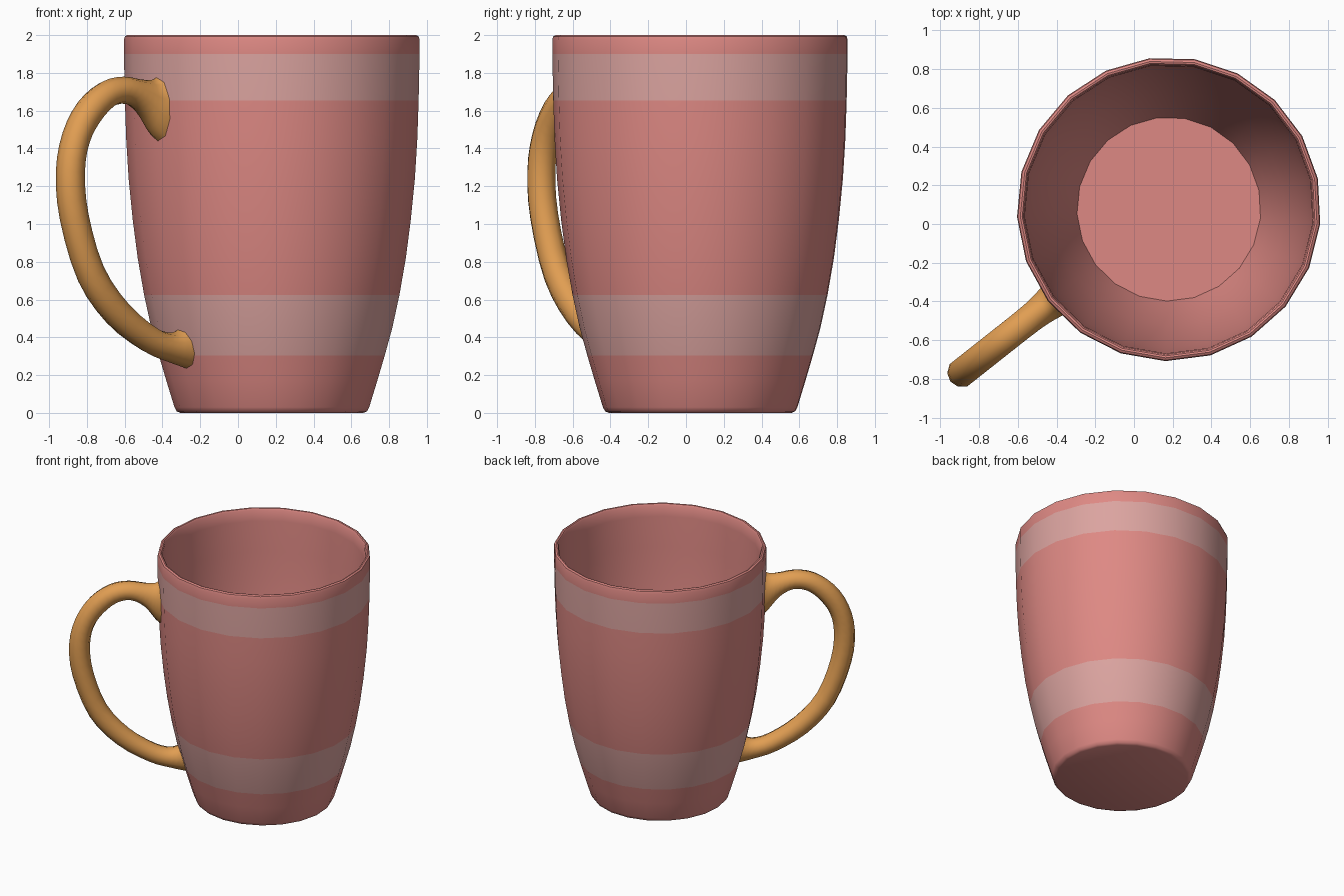
import bpy, bmesh, math
from mathutils import Vector

if "Cube" in bpy.data.objects:
    bpy.data.objects.remove(bpy.data.objects["Cube"])

def mat(name, c):
    m = bpy.data.materials.new(name)
    m.diffuse_color = (*c, 1)
    m.use_nodes = True
    m.node_tree.nodes["Principled BSDF"].inputs["Base Color"].default_value = m.diffuse_color
    return m

PINK = mat("pink glaze", (0.73, 0.25, 0.23))
BAND = mat("pale band", (0.71, 0.37, 0.35))
TAN = mat("orange handle", (0.75, 0.34, 0.085))
CENTRE = Vector((0.18, 0.077, 0))

def finish(bm, name, mats, angle):
    bmesh.ops.recalc_face_normals(bm, faces=bm.faces)
    me = bpy.data.meshes.new(name)
    bm.to_mesh(me)
    bm.free()
    ob = bpy.data.objects.new(name, me)
    bpy.context.collection.objects.link(ob)
    for m in mats:
        me.materials.append(m)
    bpy.ops.object.select_all(action='DESELECT')
    ob.select_set(True)
    bpy.context.view_layer.objects.active = ob
    bpy.ops.object.shade_smooth_by_angle(angle=math.radians(angle))
    return ob

def bridge(bm, rings):
    n = len(rings[0])
    for a, b in zip(rings, rings[1:]):
        for i in range(n):
            j = (i + 1) % n
            bm.faces.new((a[i], a[j], b[j], b[i]))
    bm.faces.new(rings[0])
    bm.faces.new(rings[-1])

# Cup: 21-sided thin-walled lathe, outside up, over the lip, inside down
outer = [(0.485, 0), (0.505, 0.008), (0.517, 0.03), (0.56, 0.17), (0.6, 0.305), (0.64, 0.45),
         (0.678, 0.625), (0.712, 0.82), (0.738, 1.02), (0.76, 1.24), (0.773, 1.45),
         (0.78, 1.655), (0.785, 1.9), (0.785, 1.975)]
lip = [(0.78, 1.993), (0.768, 2.0), (0.758, 1.998), (0.75, 1.985)]
inner = [(r - 0.04, z) for r, z in reversed(outer[3:-1])] + [(0.475, 0.045)]
bm = bmesh.new()
rings = []
for r, z in outer + lip + inner:
    ring = []
    for i in range(21):
        a = math.radians(-91.3) + math.tau * i / 21
        ring.append(bm.verts.new(CENTRE + Vector((r * math.cos(a), r * math.sin(a), z))))
    rings.append(ring)
bridge(bm, rings)
# Painted bands on the outside faces only
for f in bm.faces:
    c = f.calc_center_median()
    z = c.z
    k = next((i for i in range(len(outer) - 1) if outer[i][1] <= z <= outer[i + 1][1]), 0)
    (r0, z0), (r1, z1) = outer[k], outer[k + 1]
    surf = r0 + (r1 - r0) * (z - z0) / (z1 - z0)
    on_outside = (c - CENTRE).xy.length > surf - 0.025
    if on_outside and (0.305 < z < 0.625 or 1.655 < z < 1.9):
        f.material_index = 1
finish(bm, "cup", [PINK, BAND], 40)

# Handle: sections as (outer radius, outer z, inner radius, inner z, half width)
sections = [(0.755, 1.80, 0.75, 1.42, 0.10), (0.80, 1.765, 0.80, 1.47, 0.09),
            (0.88, 1.765, 0.88, 1.575, 0.08), (1.00, 1.78, 0.98, 1.635, 0.077),
            (1.14, 1.755, 1.085, 1.617, 0.077), (1.285, 1.655, 1.185, 1.53, 0.077),
            (1.39, 1.49, 1.255, 1.42, 0.077), (1.437, 1.28, 1.283, 1.27, 0.077),
            (1.41, 1.02, 1.26, 1.06, 0.077), (1.285, 0.69, 1.16, 0.785, 0.077),
            (1.09, 0.466, 0.99, 0.585, 0.077), (0.86, 0.325, 0.795, 0.455, 0.077),
            (0.70, 0.27, 0.675, 0.425, 0.08), (0.575, 0.235, 0.605, 0.46, 0.09)]

def catmull(p, q, r, s, t):
    return [0.5 * (2 * b + (c - a) * t + (2 * a - 5 * b + 4 * c - d) * t * t
                   + (3 * b - a - 3 * c + d) * t ** 3) for a, b, c, d in zip(p, q, r, s)]

pad = [sections[0]] + sections + [sections[-1]]
path = [catmull(*pad[i:i + 4], t / 3) for i in range(len(sections) - 1) for t in range(3)]
path.append(sections[-1])
ang = math.radians(218.3)
out = Vector((math.cos(ang), math.sin(ang), 0))
side = Vector((-math.sin(ang), math.cos(ang), 0))
bm = bmesh.new()
rings = []
for ro, zo, ri, zi, w in path:
    a = out * ro + Vector((0, 0, zo))
    b = out * ri + Vector((0, 0, zi))
    mid, half = (a + b) / 2, (a - b) / 2
    rings.append([bm.verts.new(CENTRE + mid + half * math.cos(math.tau * i / 10)
                               + side * w * math.sin(math.tau * i / 10)) for i in range(10)])
bridge(bm, rings)
finish(bm, "handle", [TAN], 60)
